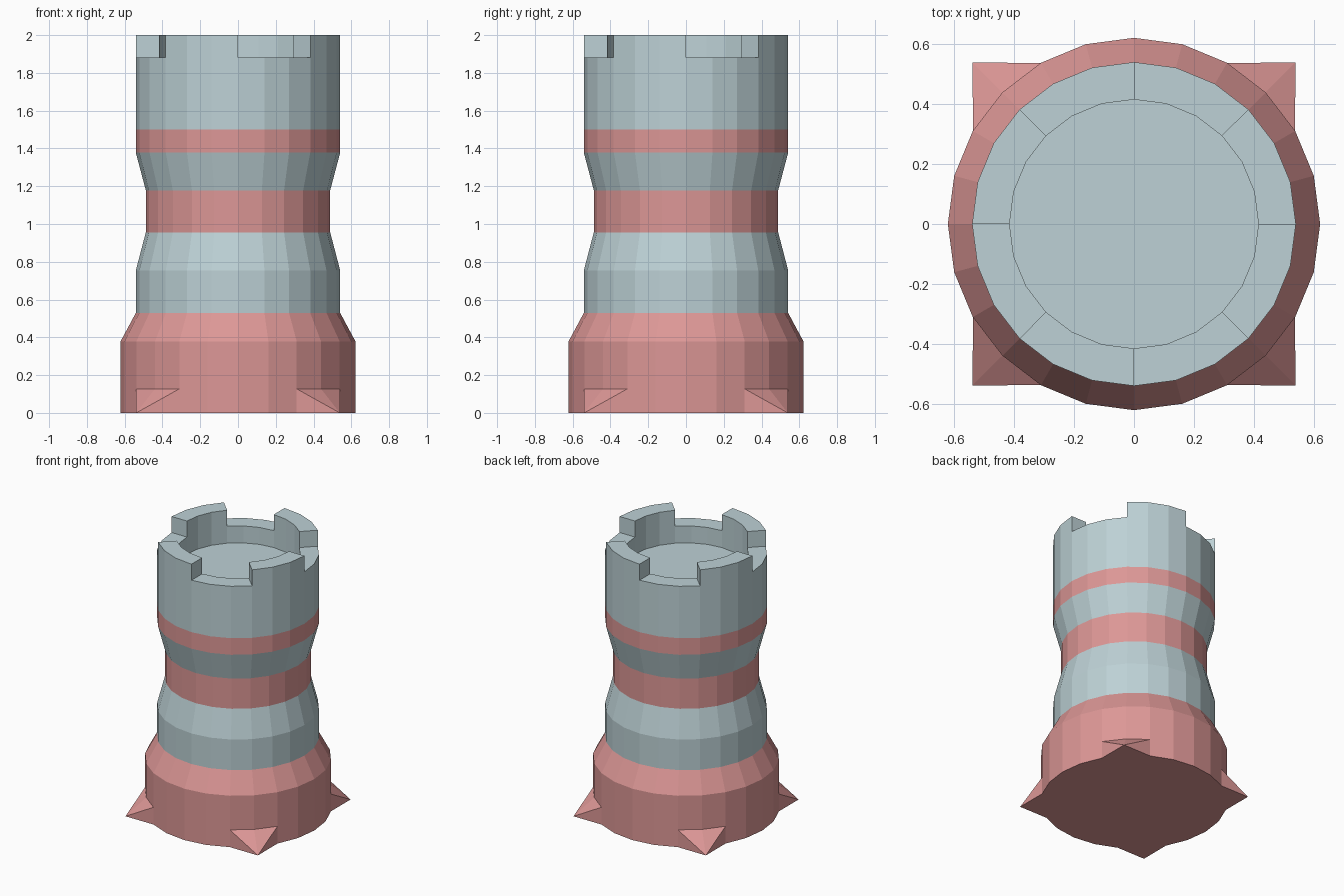
import bpy, bmesh, math
from mathutils import Vector

if "Cube" in bpy.data.objects:
    bpy.data.objects.remove(bpy.data.objects["Cube"])

SIDES = 24


def material(name, colour):
    m = bpy.data.materials.new(name)
    m.diffuse_color = (*colour, 1)
    m.use_nodes = True
    m.node_tree.nodes["Principled BSDF"].inputs["Base Color"].default_value = m.diffuse_color
    return m


STONE = material("pale blue stone", (0.51, 0.64, 0.67))
RED = material("soft red", (0.72, 0.31, 0.305))


def add_object(name, bm, mats):
    bmesh.ops.recalc_face_normals(bm, faces=bm.faces)
    me = bpy.data.meshes.new(name)
    bm.to_mesh(me)
    bm.free()
    for m in mats:
        me.materials.append(m)
    ob = bpy.data.objects.new(name, me)
    bpy.context.collection.objects.link(ob)
    return ob


def polar(r, deg, z):
    a = math.radians(deg)
    return Vector((r * math.cos(a), r * math.sin(a), z))


# Tower: lathed profile (radius, height), up the outside and down into the top recess
profile = [(0.622, 0), (0.622, 0.378), (0.541, 0.529), (0.541, 0.754),
           (0.488, 0.956), (0.488, 1.178), (0.541, 1.378), (0.541, 1.5),
           (0.541, 1.882), (0.416, 1.882), (0.416, 1.757)]
RED_SEGMENTS = {0, 1, 4, 6}
WALL_TOP = 8

bm = bmesh.new()
step = 360 / SIDES
rings = [[bm.verts.new(polar(r, i * step, z)) for i in range(SIDES)] for r, z in profile]
battlements = []
for k in range(len(profile) - 1):
    for i in range(SIDES):
        j = (i + 1) % SIDES
        f = bm.faces.new((rings[k][i], rings[k][j], rings[k + 1][j], rings[k + 1][i]))
        f.material_index = int(k in RED_SEGMENTS)
        # every second eighth of the rim becomes a battlement
        if k == WALL_TOP and int((i + 0.5) * step // 45) % 2:
            battlements.append(f)
bm.faces.new(rings[0]).material_index = 1   # underside
bm.faces.new(rings[-1])                     # recessed floor

# Battlements: raised from the rim
raised = bmesh.ops.extrude_face_region(bm, geom=battlements)["geom"]
bmesh.ops.translate(bm, vec=(0, 0, 2 - 1.882),
                    verts=[g for g in raised if isinstance(g, bmesh.types.BMVert)])
if any(f.is_valid for f in battlements):
    bmesh.ops.delete(bm, geom=[f for f in battlements if f.is_valid], context='FACES')
add_object("tower", bm, [STONE, RED])

# Corner spurs: pointed feet at the four corners of the base
bm = bmesh.new()
for corner in (45, 135, 225, 315):
    tip = bm.verts.new(polar(0.539 * math.sqrt(2), corner, 0))
    low = [bm.verts.new(polar(0.622, corner + d, 0)) for d in (-15, 0, 15)]
    top = [bm.verts.new(polar(0.622, corner + d, 0.127)) for d in (-15, 0, 15)]
    for a in (0, 1):
        bm.faces.new((tip, top[a], top[a + 1]))
        bm.faces.new((low[a], low[a + 1], top[a + 1], top[a]))
    bm.faces.new((tip, low[0], top[0]))
    bm.faces.new((tip, top[2], low[2]))
    bm.faces.new((tip, low[2], low[1], low[0]))
add_object("corner_spurs", bm, [RED])
